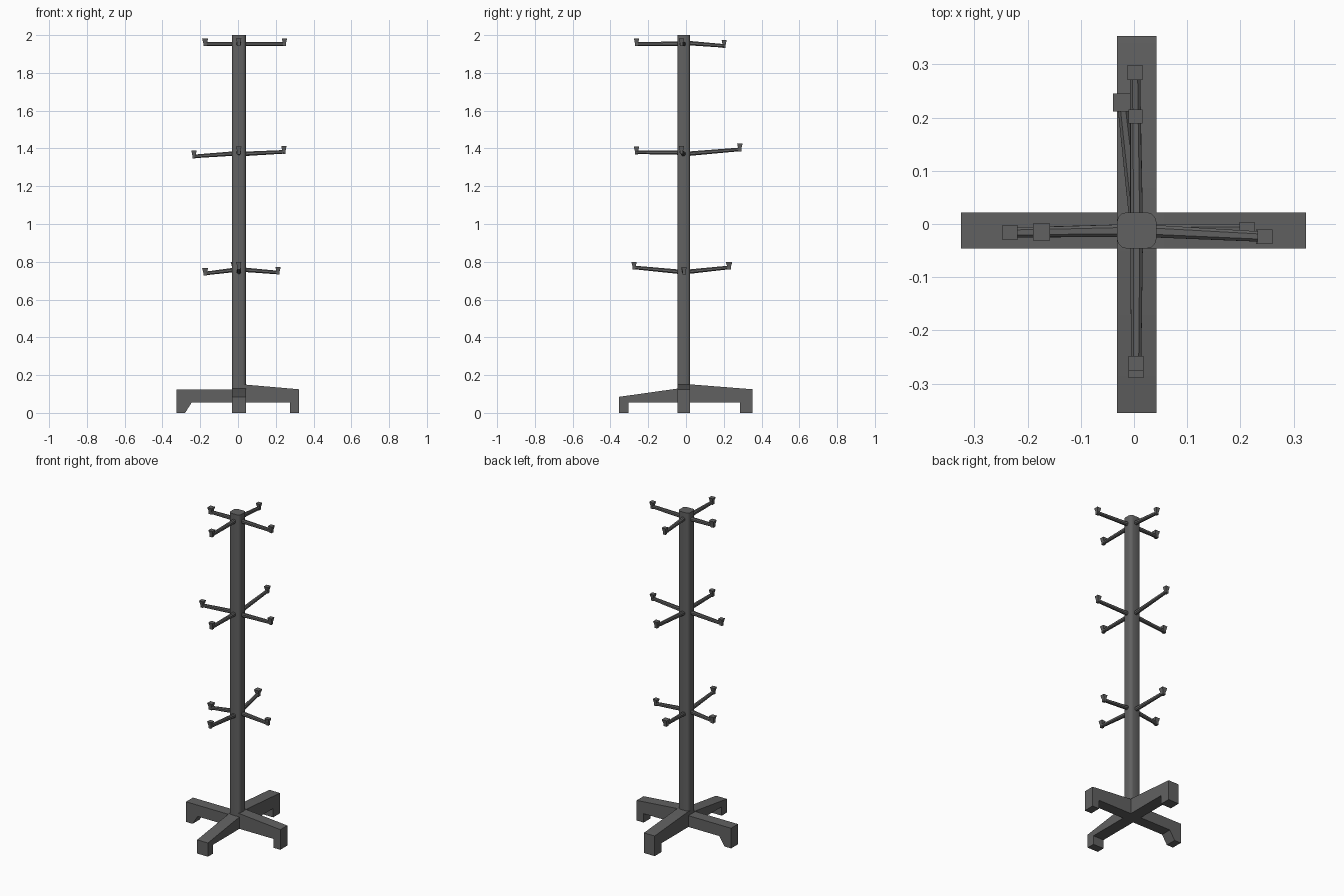
import bpy, bmesh
from math import radians
from mathutils import Vector

cube = bpy.data.objects.get("Cube")
if cube:
    bpy.data.objects.remove(cube)

metal = bpy.data.materials.new("dark_grey")
metal.use_nodes = True
GREY = (0.12, 0.12, 0.12, 1)
metal.diffuse_color = GREY
metal.node_tree.nodes["Principled BSDF"].inputs["Base Color"].default_value = GREY

CX, CY = 0.005, -0.012      # pole axis
HX, HY = 0.037, 0.034       # pole half widths


def finish(name, bm, angle=40):
    bmesh.ops.recalc_face_normals(bm, faces=bm.faces[:])
    mesh = bpy.data.meshes.new(name)
    bm.to_mesh(mesh)
    bm.free()
    mesh.materials.append(metal)
    obj = bpy.data.objects.new(name, mesh)
    bpy.context.collection.objects.link(obj)
    bpy.ops.object.select_all(action="DESELECT")
    bpy.context.view_layer.objects.active = obj
    obj.select_set(True)
    bpy.ops.object.shade_smooth_by_angle(angle=radians(angle))
    return obj


def loft(bm, rings):
    """Skin closed rings of points and cap both ends."""
    loops = [[bm.verts.new(p) for p in ring] for ring in rings]
    n = len(loops[0])
    for a, b in zip(loops, loops[1:]):
        for i in range(n):
            j = (i + 1) % n
            bm.faces.new((a[i], a[j], b[j], b[i]))
    bm.faces.new(loops[0][::-1])
    bm.faces.new(loops[-1])


def square(x, y, z, h):
    return [(x + sx * h, y + sy * h, z) for sx, sy in ((-1, -1), (1, -1), (1, 1), (-1, 1))]


# Pole with rounded corners
bm = bmesh.new()
bmesh.ops.create_cube(bm, size=1)
for v in bm.verts:
    v.co = (CX + v.co.x * 2 * HX, CY + v.co.y * 2 * HY, 1.03 + v.co.z * 1.94)
upright = [e for e in bm.edges if abs(e.verts[0].co.z - e.verts[1].co.z) > 1]
bmesh.ops.bevel(bm, geom=upright, offset=0.018, segments=3, profile=0.5, affect="EDGES")
finish("pole", bm)


# Base legs: side profile (distance, height) extruded across the pole width
def leg(name, axis, sign, end, foot, slant, z_root, z_end):
    profile = [(0, 0.055), (slant, 0.055), (foot, 0), (end, 0), (end, z_end),
               (0.035, z_root), (0, z_root)]
    bm = bmesh.new()
    sides = (CY - HY, CY + HY) if axis == "x" else (CX - HX, CX + HX)
    loft(bm, [[(sign * d, s, z) if axis == "x" else (s, sign * d, z) for d, z in profile]
              for s in sides])
    finish(name, bm, 30)


leg("right_leg", "x", -1, 0.325, 0.28, 0.245, 0.125, 0.125)
leg("left_leg", "x", 1, 0.323, 0.275, 0.275, 0.15, 0.125)
leg("front_leg", "y", -1, 0.355, 0.305, 0.305, 0.13, 0.085)
leg("back_leg", "y", 1, 0.353, 0.285, 0.285, 0.15, 0.125)


# Hook arms: slim bar from the pole to an upturned, flared peg
def hook(name, tip, z_root, size):
    tip = Vector(tip)
    root = Vector((CX, CY, z_root))
    along = (tip - root).normalized()
    side = along.cross(Vector((0, 0, 1))).normalized()
    up = side.cross(along)
    bm = bmesh.new()
    rings = []
    for centre, r in ((root, 0.012), (tip, 0.0095)):
        rings.append([centre + side * a * r + up * b * r for a, b in
                      ((-1, -.5), (-.5, -1), (.5, -1), (1, -.5),
                       (1, .5), (.5, 1), (-.5, 1), (-1, .5))])
    loft(bm, rings)
    x, y, z = tip
    loft(bm, [square(x, y, z + dz, size * k) for dz, k in
              ((-0.011, 0.62), (0.006, 0.62), (0.023, 0.9), (0.03, 1))])
    finish(name, bm)


TIERS = {
    "top": [("right", (-0.174, -0.015, 1.953), 1.953, 0.016),
            ("left", (0.246, -0.024, 1.953), 1.953, 0.014),
            ("front", (0.004, -0.262, 1.953), 1.955, 0.014),
            ("back", (0.003, 0.202, 1.943), 1.96, 0.013)],
    "middle": [("right", (-0.233, -0.016, 1.358), 1.375, 0.014),
               ("left", (0.243, -0.024, 1.382), 1.37, 0.014),
               ("front", (0.004, -0.262, 1.38), 1.378, 0.014),
               ("back", (0.002, 0.285, 1.395), 1.37, 0.014)],
    "lower": [("right", (-0.174, -0.015, 0.738), 0.76, 0.016),
              ("left", (0.212, -0.01, 0.743), 0.76, 0.014),
              ("front", (0.004, -0.275, 0.77), 0.745, 0.014),
              ("back", (-0.022, 0.228, 0.77), 0.745, 0.017)],
}
for tier, hooks in TIERS.items():
    for side_name, tip, z_root, size in hooks:
        hook(f"{tier}_{side_name}_hook", tip, z_root, size)
